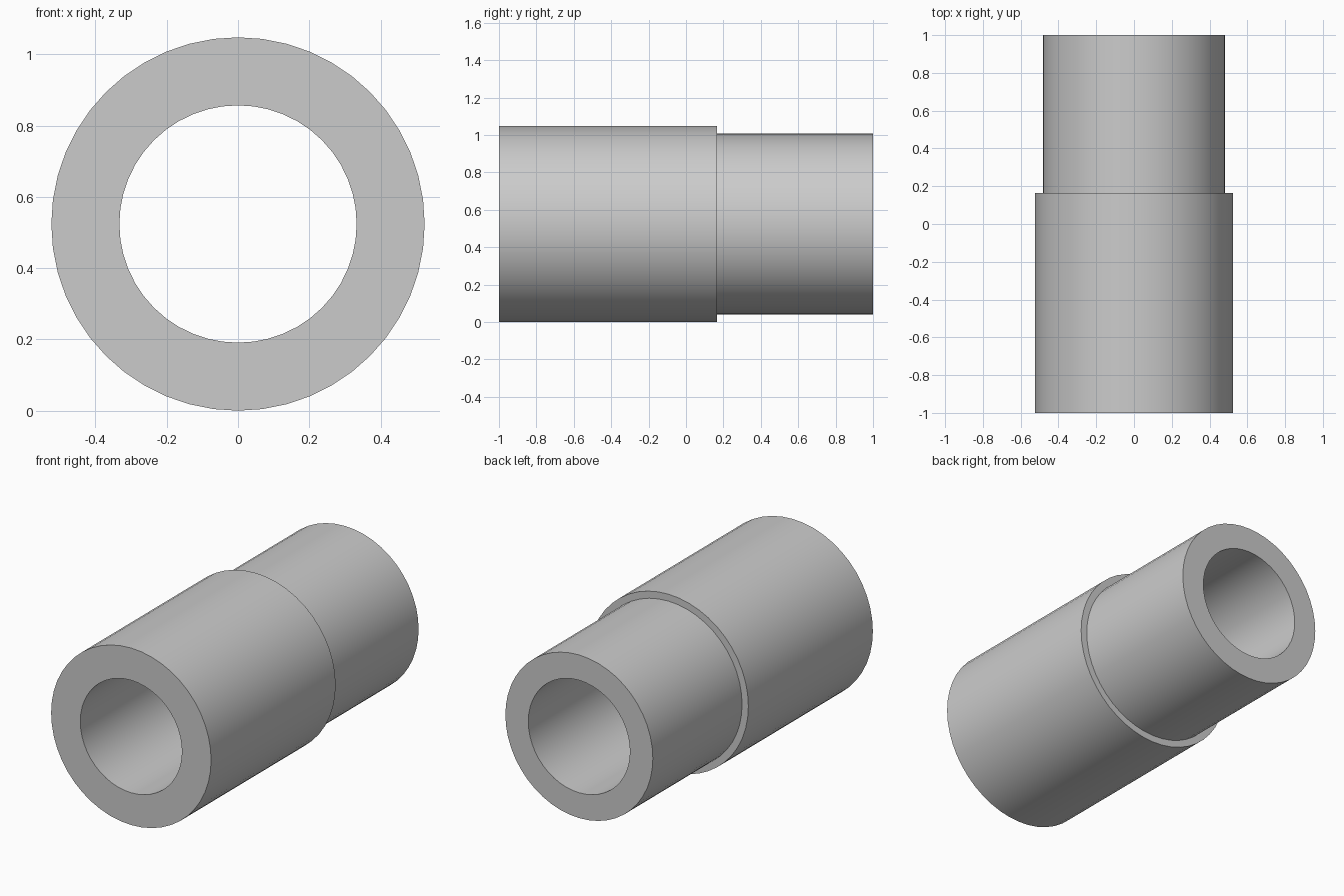
import bpy, bmesh, math

cube = bpy.data.objects.get("Cube")
if cube:
    bpy.data.objects.remove(cube, do_unlink=True)

SIDES = 48
R_BIG, R_SMALL, R_BORE = 0.524, 0.483, 0.333
STEP_Y = 0.165

# Single plain grey
grey = bpy.data.materials.new("plain grey")
grey.use_nodes = True
colour = (0.6, 0.6, 0.6, 1)
grey.diffuse_color = colour
grey.node_tree.nodes["Principled BSDF"].inputs["Base Color"].default_value = colour

# Closed wall profile as (radius, y), swept around the y axis
profile = [(R_BORE, -1), (R_BIG, -1), (R_BIG, STEP_Y),
           (R_SMALL, STEP_Y), (R_SMALL, 1), (R_BORE, 1)]

bm = bmesh.new()
rings = []
for i in range(SIDES):
    a = 2 * math.pi * i / SIDES
    rings.append([bm.verts.new((r * math.cos(a), y, R_BIG + r * math.sin(a)))
                  for r, y in profile])
for i, ring in enumerate(rings):
    following = rings[(i + 1) % SIDES]
    for j in range(len(profile)):
        k = (j + 1) % len(profile)
        bm.faces.new((ring[j], ring[k], following[k], following[j]))
bmesh.ops.recalc_face_normals(bm, faces=bm.faces[:])

mesh = bpy.data.meshes.new("stepped_sleeve")
bm.to_mesh(mesh)
bm.free()
mesh.materials.append(grey)

# Stepped hollow sleeve, smooth walls with sharp rims
sleeve = bpy.data.objects.new("stepped_sleeve", mesh)
bpy.context.collection.objects.link(sleeve)
bpy.ops.object.select_all(action='DESELECT')
sleeve.select_set(True)
bpy.context.view_layer.objects.active = sleeve
bpy.ops.object.shade_smooth_by_angle(angle=math.radians(30))
